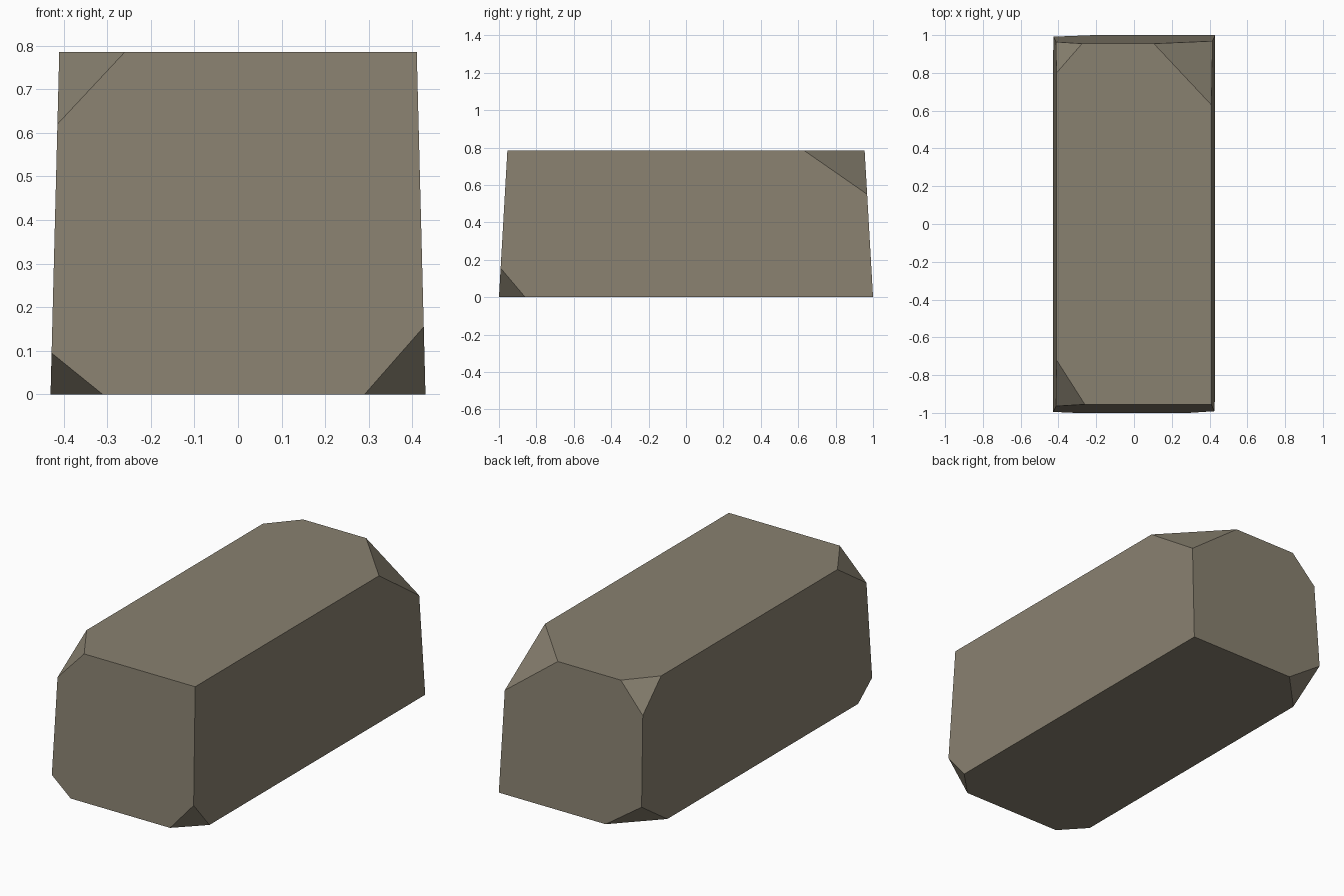
import bpy
import bmesh
from mathutils import Vector

cube = bpy.data.objects.get("Cube")
if cube:
    bpy.data.objects.remove(cube, do_unlink=True)

HEIGHT = 0.785


def wall(sx, sy, z):
    """Point on a slanting upright edge of the tapered block."""
    t = z / HEIGHT
    return Vector((sx * (0.43 - 0.02 * t), sy * (1 - 0.045 * t), z))


# Stone colour
stone = bpy.data.materials.new("grey_brown_stone")
stone.use_nodes = True
colour = (0.25, 0.22, 0.163, 1)
stone.diffuse_color = colour
bsdf = stone.node_tree.nodes["Principled BSDF"]
bsdf.inputs["Base Color"].default_value = colour
bsdf.inputs["Roughness"].default_value = 0.9

# Tapered block
bm = bmesh.new()
bmesh.ops.create_cube(bm, size=2)
for v in bm.verts:
    v.co = wall(v.co.x, v.co.y, HEIGHT if v.co.z > 0 else 0)

# Chipped corners: side, end, top or bottom, then where the chip
# meets the end edge (x), the long edge (y) and the upright edge (z)
chips = [
    (-1, -1, 1, -0.26, -0.72, 0.62),
    (-1, -1, 0, -0.31, -0.87, 0.095),
    (1, -1, 0, 0.29, -0.86, 0.155),
    (1, 1, 1, 0.105, 0.63, 0.55),
    (-1, 1, 1, -0.275, 0.80, 0.632),
    (-1, 1, 0, -0.215, 0.775, 0.146),
]
for sx, sy, top, x, y, z in chips:
    corner = wall(sx, sy, HEIGHT * top)
    a = Vector((x, corner.y, corner.z))
    b = Vector((corner.x, y, corner.z))
    c = wall(sx, sy, z)
    normal = (b - a).cross(c - a).normalized()
    if normal.dot(corner - a) < 0:
        normal.negate()
    cut = bmesh.ops.bisect_plane(
        bm, geom=bm.verts[:] + bm.edges[:] + bm.faces[:],
        plane_co=a, plane_no=normal, clear_outer=True)
    rim = [g for g in cut["geom_cut"] if isinstance(g, bmesh.types.BMEdge)]
    bmesh.ops.contextual_create(bm, geom=rim)

bmesh.ops.recalc_face_normals(bm, faces=bm.faces[:])
mesh = bpy.data.meshes.new("chipped_stone_block")
bm.to_mesh(mesh)
bm.free()
mesh.materials.append(stone)
block = bpy.data.objects.new("chipped_stone_block", mesh)
bpy.context.collection.objects.link(block)
